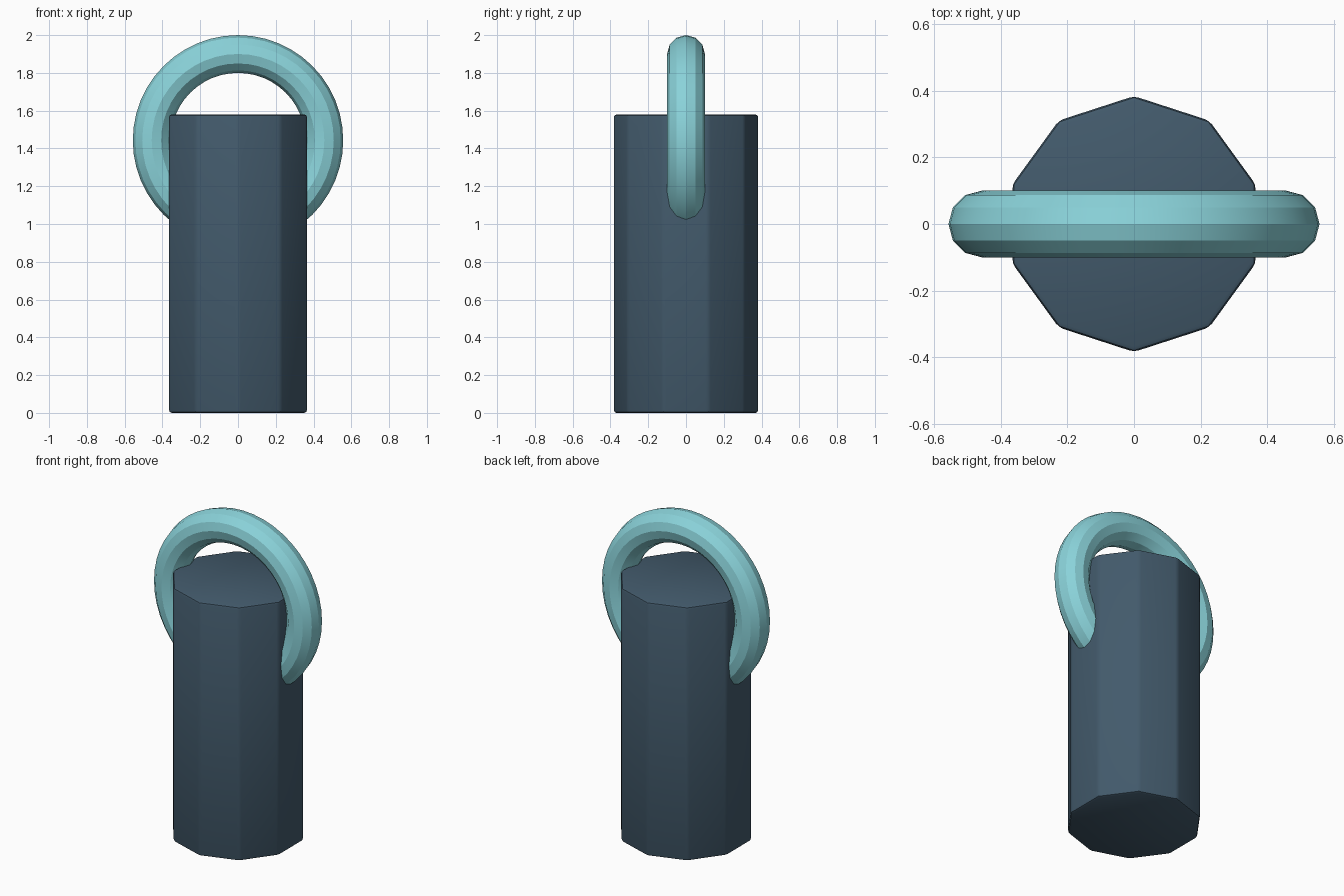
import bpy
import math

cube = bpy.data.objects.get("Cube")
if cube:
    bpy.data.objects.remove(cube, do_unlink=True)


def material(name, rgb):
    mat = bpy.data.materials.new(name)
    mat.use_nodes = True
    color = (*rgb, 1.0)
    mat.diffuse_color = color
    mat.node_tree.nodes["Principled BSDF"].inputs["Base Color"].default_value = color
    return mat


def finish(name, mat, angle):
    obj = bpy.context.object
    obj.name = name
    obj.data.materials.append(mat)
    bpy.ops.object.shade_smooth_by_angle(angle=math.radians(angle))
    return obj


slate = material("slate blue", (0.055, 0.102, 0.148))
aqua = material("pale aqua", (0.255, 0.65, 0.70))

# Ten-sided body with softened edges, corners pointing to front and back
HEIGHT = 1.58
bpy.ops.mesh.primitive_cylinder_add(vertices=10, radius=0.384, depth=HEIGHT,
                                    location=(0, 0, HEIGHT / 2))
bevel = bpy.context.object.modifiers.new("soft edges", 'BEVEL')
bevel.width = 0.015
bevel.segments = 2
bevel.limit_method = 'ANGLE'
bpy.ops.object.modifier_apply(modifier=bevel.name)
finish("body", slate, 30)

# Upright ring passing through the upper body
bpy.ops.mesh.primitive_torus_add(major_radius=0.457, minor_radius=0.1,
                                 major_segments=48, minor_segments=12,
                                 location=(0, 0, 1.443),
                                 rotation=(math.pi / 2, 0, 0))
finish("ring", aqua, 20)
